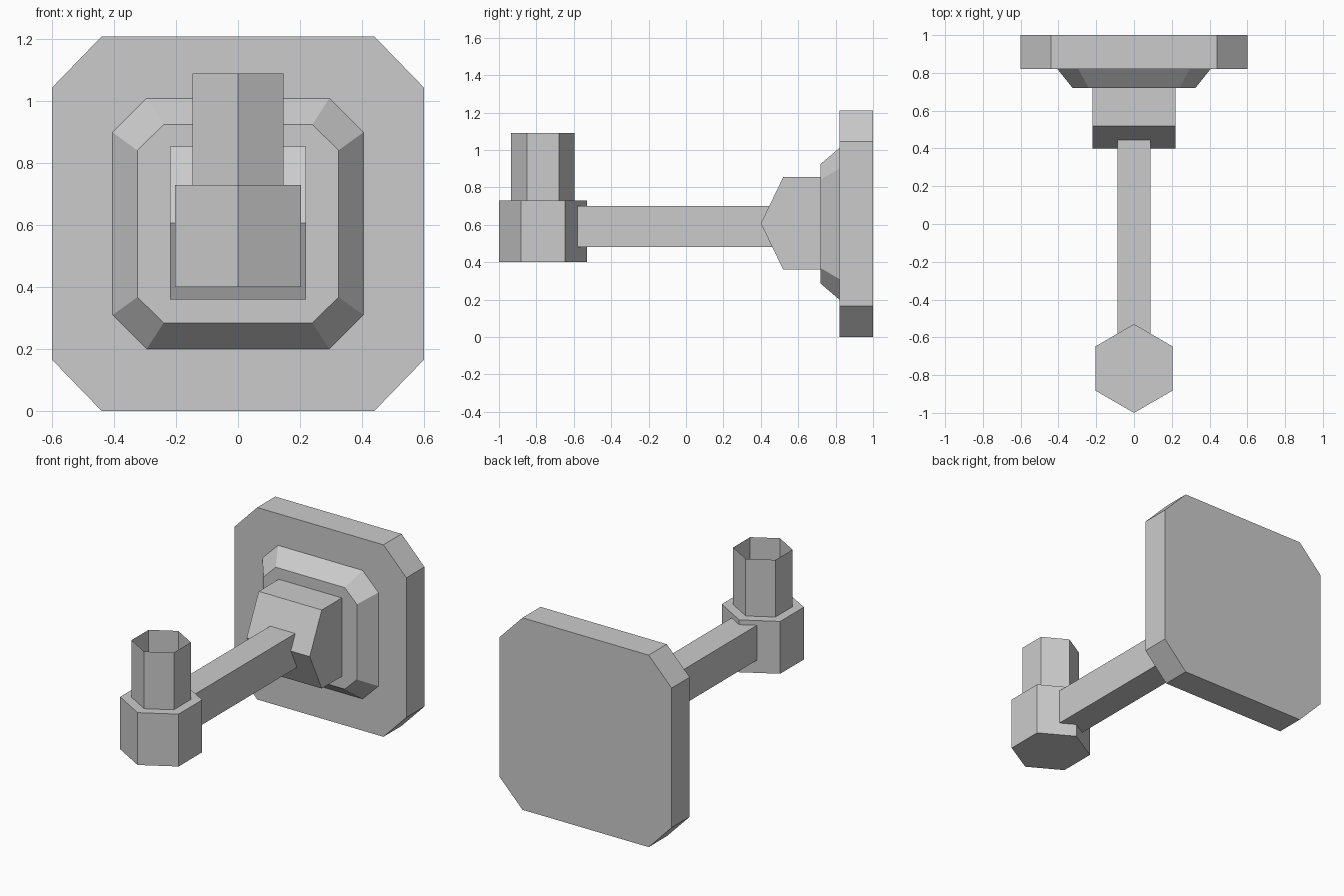
import bpy, math

if "Cube" in bpy.data.objects:
    bpy.data.objects.remove(bpy.data.objects["Cube"])


def add_mesh(name, verts, faces):
    mesh = bpy.data.meshes.new(name)
    mesh.from_pydata(verts, [], faces)
    mesh.update()
    obj = bpy.data.objects.new(name, mesh)
    bpy.context.collection.objects.link(obj)
    return obj


def loft(name, a, b, cap_start=True, cap_end=True):
    """Join two matching rings; rings run anticlockwise seen from the end side."""
    n = len(a)
    faces = [(i, (i + 1) % n, n + (i + 1) % n, n + i) for i in range(n)]
    if cap_start:
        faces.append(tuple(reversed(range(n))))
    if cap_end:
        faces.append(tuple(range(n, 2 * n)))
    return add_mesh(name, a + b, faces)


def octagon(y, hx, hz, cx, cz, mid=0.605):
    """Chamfered rectangle facing -y: half sizes and chamfer start points."""
    pts = [(cx, -hz), (hx, -cz), (hx, cz), (cx, hz),
           (-cx, hz), (-hx, cz), (-hx, -cz), (-cx, -hz)]
    return [(x, y, mid + z) for x, z in pts]


def hexagon(r, z, cy=-0.765):
    return [(r * math.sin(-i * math.pi / 3), cy + r * math.cos(i * math.pi / 3), z)
            for i in range(6)]


# Wall plate and bevelled step
loft("wall_plate", octagon(1.0, 0.60, 0.605, 0.44, 0.44),
     octagon(0.82, 0.60, 0.605, 0.44, 0.44))
loft("raised_step", octagon(0.82, 0.405, 0.405, 0.295, 0.295),
     octagon(0.72, 0.325, 0.32, 0.24, 0.237), cap_start=False)

# Wedge-fronted mounting block
profile = [(0.72, 0.36), (0.72, 0.855), (0.52, 0.855), (0.40, 0.607), (0.52, 0.36)]
loft("mounting_block", [(-0.22, y, z) for y, z in profile],
     [(0.22, y, z) for y, z in profile])

# Arm running from the block into the holder
arm = [(-0.59, 0.48), (0.47, 0.48), (0.47, 0.70), (-0.59, 0.70)]
loft("arm", [(-0.088, y, z) for y, z in arm], [(0.088, y, z) for y, z in arm])

# Hexagonal holder and thin open socket
loft("holder_base", hexagon(0.235, 0.40), hexagon(0.235, 0.73))
loft("open_socket", hexagon(0.17, 0.73), hexagon(0.17, 1.09),
     cap_start=False, cap_end=False)
